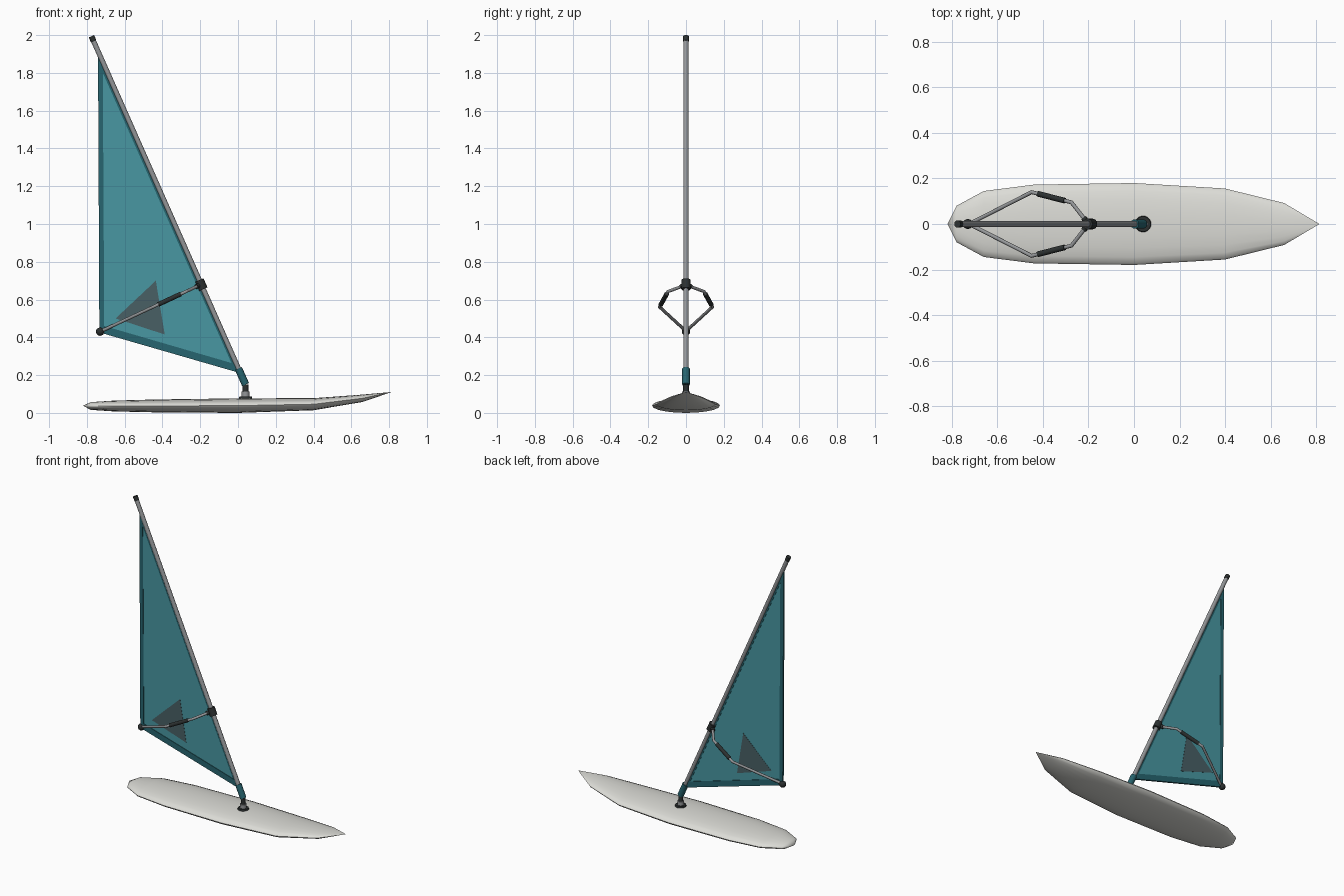
import bpy, bmesh, math
from mathutils import Vector

if "Cube" in bpy.data.objects:
    bpy.data.objects.remove(bpy.data.objects["Cube"])


def material(name, rgb):
    m = bpy.data.materials.new(name)
    m.diffuse_color = (*rgb, 1)
    m.use_nodes = True
    m.node_tree.nodes["Principled BSDF"].inputs["Base Color"].default_value = m.diffuse_color
    return m


WHITE = material("board_white", (0.72, 0.72, 0.68))
TEAL = material("sail_teal", (0.065, 0.31, 0.36))
DARK_TEAL = material("trim_teal", (0.02, 0.13, 0.16))
BLACK = material("black_rubber", (0.025, 0.03, 0.03))
METAL = material("grey_metal", (0.3, 0.31, 0.32))
SMOKE = material("smoked_window", (0.065, 0.115, 0.13))


def add_mesh(name, verts, faces, mat, smooth=None):
    me = bpy.data.meshes.new(name)
    me.from_pydata(verts, [], faces)
    bm = bmesh.new()
    bm.from_mesh(me)
    bmesh.ops.recalc_face_normals(bm, faces=bm.faces)
    bm.to_mesh(me)
    bm.free()
    ob = bpy.data.objects.new(name, me)
    bpy.context.collection.objects.link(ob)
    me.materials.append(mat)
    if smooth:
        smooth_object(ob, smooth)
    return ob


def smooth_object(ob, angle=40):
    bpy.ops.object.select_all(action='DESELECT')
    ob.select_set(True)
    bpy.context.view_layer.objects.active = ob
    bpy.ops.object.shade_smooth_by_angle(angle=math.radians(angle))


def rod(name, a, b, r, mat, r2=None, sides=16):
    a, b = Vector(a), Vector(b)
    d = b - a
    bpy.ops.mesh.primitive_cone_add(vertices=sides, radius1=r, radius2=r if r2 is None else r2,
                                    depth=d.length, location=(a + b) / 2)
    ob = bpy.context.object
    ob.name = name
    ob.rotation_euler = d.to_track_quat('Z', 'Y').to_euler()
    ob.data.materials.append(mat)
    smooth_object(ob)
    return ob


def ball(name, p, r, mat):
    bpy.ops.mesh.primitive_uv_sphere_add(segments=16, ring_count=10, radius=r, location=p)
    ob = bpy.context.object
    ob.name = name
    ob.data.materials.append(mat)
    smooth_object(ob, 60)


def panel(name, pts, thick, mat):
    n = len(pts)
    verts = [(x, s * thick / 2, z) for s in (-1, 1) for x, z in pts]
    faces = [list(range(n)), list(range(n, 2 * n))]
    faces += [(i, (i + 1) % n, n + (i + 1) % n, n + i) for i in range(n)]
    return add_mesh(name, verts, faces, mat)


# Board: lofted elliptical sections (x, half width, bottom z, top z)
stations = [(-0.78, 0.08, 0.016, 0.057), (-0.66, 0.145, 0.008, 0.065),
            (-0.44, 0.173, 0.003, 0.071), (0.0, 0.18, 0.0, 0.077),
            (0.4, 0.156, 0.014, 0.078), (0.66, 0.092, 0.058, 0.097)]
N = 20
verts, faces = [], []
for x, w, lo, hi in stations:
    for k in range(N):
        t = 2 * math.pi * k / N
        verts.append((x, w * math.cos(t), (lo + hi) / 2 + (hi - lo) / 2 * math.sin(t)))
for s in range(len(stations) - 1):
    for k in range(N):
        j = (k + 1) % N
        faces.append((s * N + k, s * N + j, s * N + N + j, s * N + N + k))
tail, nose = len(verts), len(verts) + 1
verts += [(-0.82, 0, 0.038), (0.815, 0, 0.111)]
last = (len(stations) - 1) * N
for k in range(N):
    j = (k + 1) % N
    faces += [(tail, j, k), (nose, last + k, last + j)]
add_mesh("board", verts, faces, WHITE, 60)

# Mast foot: base plate, post and flexible joint
rod("base_plate", (0.04, 0, 0.07), (0.04, 0, 0.086), 0.037, BLACK, 0.033, 24)
rod("base_collar", (0.04, 0, 0.084), (0.04, 0, 0.112), 0.021, METAL)
rod("flex_joint", (0.04, 0, 0.11), (0.04, 0, 0.15), 0.015, BLACK)

# Mast along a raked axis
foot, top = Vector((0.04, 0, 0.15)), Vector((-0.776, 0, 1.994))


def mast(z):
    return foot.lerp(top, (z - foot.z) / (top.z - foot.z))


rod("mast_extension", foot, mast(0.235), 0.02, DARK_TEAL)
rod("mast", mast(0.22), mast(1.98), 0.0135, METAL)
rod("mast_cap", mast(1.967), top, 0.0155, BLACK)

# Sail with edge trim and window
head, clew, tack = (-0.737, 1.885), (-0.73, 0.43), (0.005, 0.22)
panel("sail", [head, clew, tack], 0.006, TEAL)
panel("leech_trim", [(-0.741, 1.89), (-0.734, 0.43), (-0.708, 0.43), (-0.716, 1.84)], 0.011, DARK_TEAL)
panel("foot_trim", [(-0.73, 0.425), (0.007, 0.212), (-0.01, 0.257), (-0.715, 0.462)], 0.013, DARK_TEAL)
panel("luff_trim", [(-0.737, 1.89), (0.005, 0.22), (-0.022, 0.235), (-0.742, 1.86)], 0.01, DARK_TEAL)
panel("sail_window", [(-0.435, 0.70), (-0.648, 0.50), (-0.388, 0.415)], 0.009, SMOKE)

# Wishbone boom, one bent arm on each side
c = mast(0.68)
rod("boom_clamp", mast(0.655), mast(0.703), 0.024, BLACK)
path = [(-0.20, 0.0), (-0.275, 0.095), (-0.45, 0.14), (-0.725, 0.0)]


def boom_z(x):
    return 0.68 + (x + 0.195) * 0.467


for side, label in ((-1, "front"), (1, "back")):
    p = [Vector((x, side * y, boom_z(x))) for x, y in path]
    for i in range(3):
        rod(f"boom_{label}_{i}", p[i], p[i + 1], 0.0085, METAL, sides=12)
    for q in p[1:3]:
        ball(f"boom_bend_{label}", q, 0.0085, METAL)
    rod(f"boom_grip_{label}", p[1].lerp(p[2], 0.17), p[1].lerp(p[2], 0.84), 0.0125, BLACK)
    rod(f"boom_socket_{label}", p[0], p[0].lerp(p[1], 0.27), 0.013, BLACK)
ball("clew_fitting", (-0.73, 0, 0.43), 0.022, BLACK)
